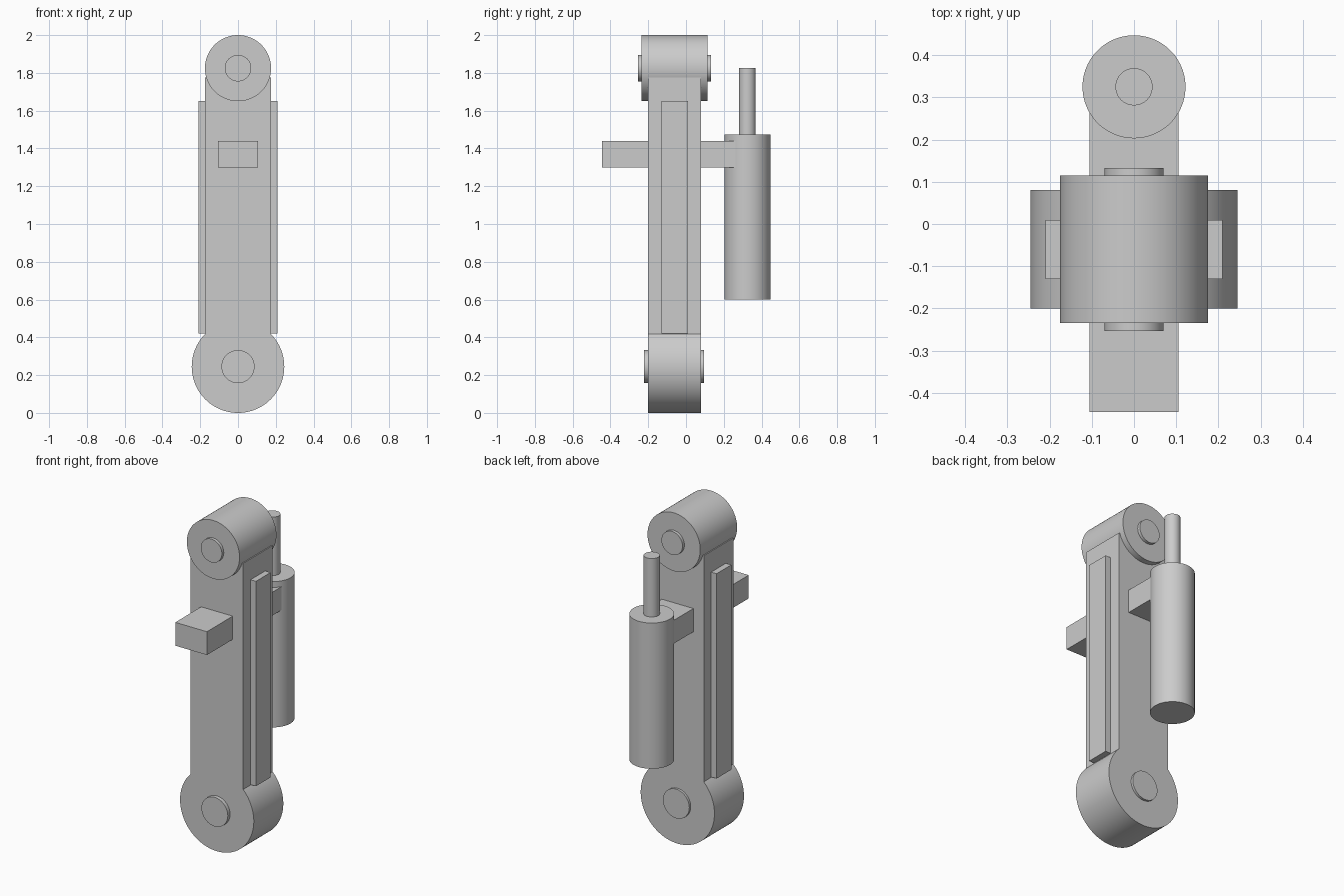
import bpy, math

cube = bpy.data.objects.get("Cube")
if cube:
    bpy.data.objects.remove(cube, do_unlink=True)

# Single plain metal colour
metal = bpy.data.materials.new("plain_grey")
metal.use_nodes = True
grey = (0.6, 0.6, 0.6, 1)
metal.diffuse_color = grey
metal.node_tree.nodes["Principled BSDF"].inputs["Base Color"].default_value = grey


def finish(name):
    ob = bpy.context.object
    ob.name = name
    ob.data.materials.append(metal)
    return ob


def box(name, x, y, z):
    """Box from (min, max) ranges on each axis."""
    bpy.ops.mesh.primitive_cube_add(size=1, location=[sum(r) / 2 for r in (x, y, z)])
    bpy.context.object.scale = [r[1] - r[0] for r in (x, y, z)]
    bpy.ops.object.transform_apply(location=False, rotation=False, scale=True)
    return finish(name)


def cylinder(name, radius, span, axis, y=0, z=0):
    """Cylinder along y (at height z) or along z (at depth y)."""
    mid, depth = sum(span) / 2, span[1] - span[0]
    along_y = axis == "y"
    bpy.ops.mesh.primitive_cylinder_add(
        vertices=96, radius=radius, depth=depth,
        location=(0, mid, z) if along_y else (0, y, mid),
        rotation=(math.pi / 2 if along_y else 0, 0, 0))
    bpy.ops.object.shade_smooth_by_angle(angle=math.radians(30))
    return finish(name)


# Main arm and its two pivot hubs with pins
arm_y = (-0.20, 0.08)
box("arm", (-0.174, 0.174), arm_y, (0.245, 1.775))
cylinder("lower_hub", 0.245, arm_y, "y", z=0.245)
cylinder("lower_pin", 0.0875, (-0.222, 0.094), "y", z=0.245)
cylinder("upper_hub", 0.175, (-0.235, 0.115), "y", z=1.825)
cylinder("upper_pin", 0.07, (-0.253, 0.133), "y", z=1.825)

# Raised side rails
for side, s in (("left", 1), ("right", -1)):
    box(side + "_rail", sorted((s * 0.16, s * 0.21)), (-0.13, 0.01), (0.42, 1.65))

# Front lug and rear bracket
box("front_lug", (-0.105, 0.105), (-0.445, -0.19), (1.30, 1.44))
box("rear_bracket", (-0.105, 0.105), (0.07, 0.30), (1.30, 1.44))

# Rear actuator
cylinder("actuator_body", 0.122, (0.60, 1.475), "z", y=0.325)
cylinder("actuator_rod", 0.044, (1.46, 1.826), "z", y=0.325)
